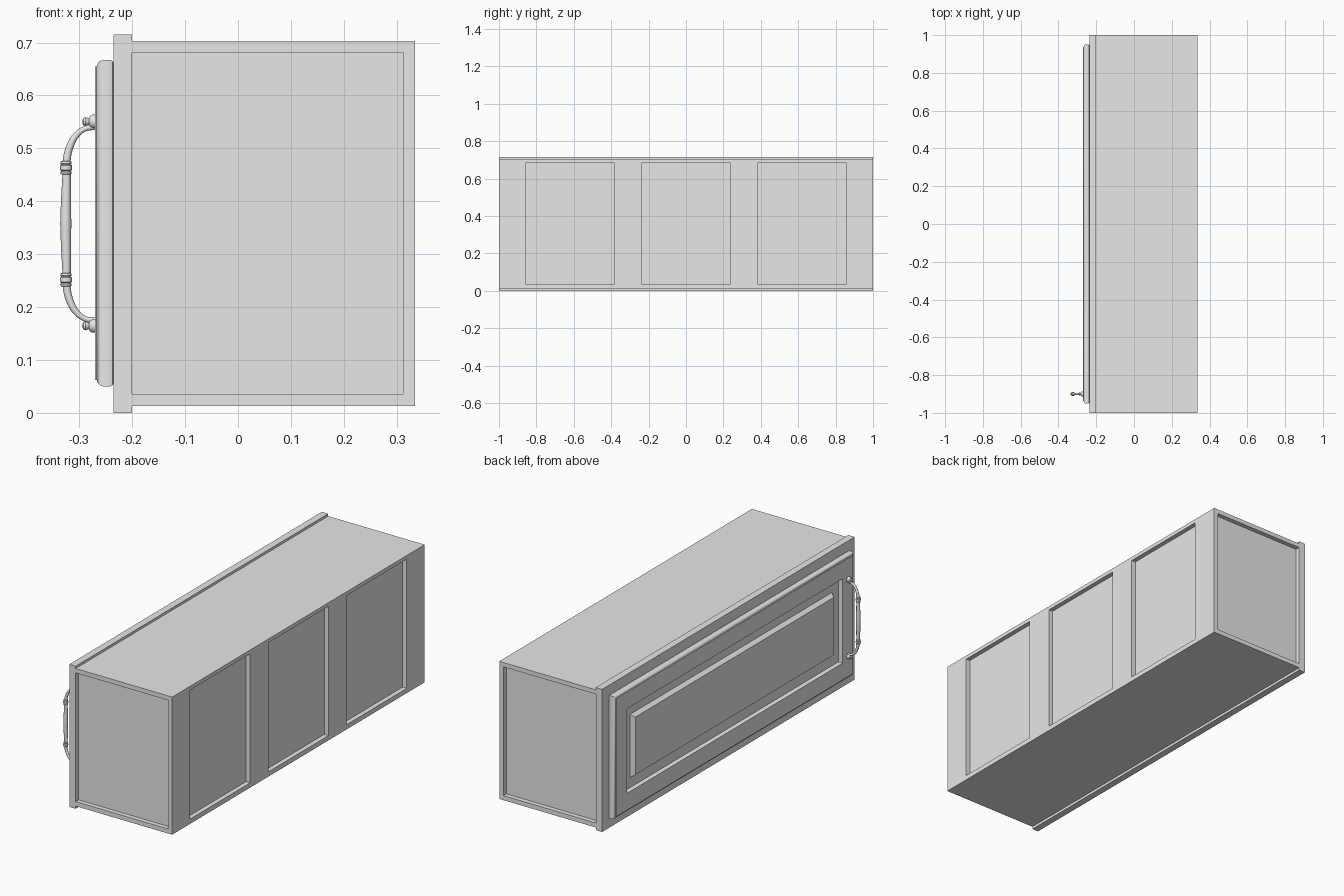
import bpy, bmesh, math
from mathutils import Vector, Matrix

if "Cube" in bpy.data.objects:
    bpy.data.objects.remove(bpy.data.objects["Cube"], do_unlink=True)

grey = bpy.data.materials.new("plain grey")
grey.use_nodes = True
grey.diffuse_color = (0.8, 0.8, 0.8, 1)
grey.node_tree.nodes["Principled BSDF"].inputs["Base Color"].default_value = (0.8, 0.8, 0.8, 1)


def finish(bm, name, smooth=None):
    bmesh.ops.recalc_face_normals(bm, faces=bm.faces)
    me = bpy.data.meshes.new(name)
    bm.to_mesh(me)
    bm.free()
    me.materials.append(grey)
    ob = bpy.data.objects.new(name, me)
    bpy.context.collection.objects.link(ob)
    if smooth:
        smooth_object(ob, smooth)
    return ob


def smooth_object(ob, angle):
    bpy.ops.object.select_all(action='DESELECT')
    ob.select_set(True)
    bpy.context.view_layer.objects.active = ob
    bpy.ops.object.shade_smooth_by_angle(angle=math.radians(angle))


def box(name, lo, hi):
    lo, hi = Vector(lo), Vector(hi)
    bm = bmesh.new()
    bmesh.ops.create_cube(bm, size=1, matrix=Matrix.Translation((lo + hi) / 2)
                          @ Matrix.Diagonal((*(hi - lo), 1)))
    return finish(bm, name)


def skin(bm, rings):
    """Bridge successive rings of points and cap both ends."""
    loops = [[bm.verts.new(p) for p in ring] for ring in rings]
    n = len(loops[0])
    for a, b in zip(loops, loops[1:]):
        for i in range(n):
            j = (i + 1) % n
            bm.faces.new((a[i], a[j], b[j], b[i]))
    bm.faces.new(loops[0])
    bm.faces.new(loops[-1])


def lathe(name, profile, centre, along_x=False, sides=20):
    """Turn (distance, radius) pairs about the z axis, or about -x."""
    rings = []
    for d, r in profile:
        ring = []
        for i in range(sides):
            a = math.tau * i / sides
            u, v = r * math.cos(a), r * math.sin(a)
            ring.append(Vector(centre) + Vector((-d, u, v) if along_x else (u, v, d)))
        rings.append(ring)
    bm = bmesh.new()
    skin(bm, rings)
    return finish(bm, name, 40)


# Cabinet body with recessed panels on both ends and three on the +x face
D = 0.023
body = box("cabinet_body", (-0.21, -1, 0.013), (0.335, 1, 0.703))
cutters = [box("panel_cutter", (-0.25, s - D, 0.036), (0.312, s + D, 0.681)) for s in (-1, 1)]
for y in (-0.62, 0, 0.62):
    cutters.append(box("panel_cutter", (0.335 - D, y - 0.238, 0.037), (0.36, y + 0.238, 0.684)))
bpy.context.view_layer.objects.active = body
for c in cutters:
    c.hide_render = True
    mod = body.modifiers.new("recess", 'BOOLEAN')
    mod.operation = 'DIFFERENCE'
    mod.solver = 'EXACT'
    mod.object = c
    bpy.ops.object.modifier_apply(modifier=mod.name)
for c in cutters:
    bpy.data.objects.remove(c, do_unlink=True)

# Slightly taller face frame
box("face_frame", (-0.235, -1, 0), (-0.2, 1, 0.715))

# Door: nested rectangles, (inset from edge, x), rounded rim then raised centre panel
door_profile = [(0.006, -0.235), (0.002, -0.237), (0, -0.242), (0, -0.255),
                (0.002, -0.261), (0.006, -0.265), (0.012, -0.267), (0.012, -0.270),
                (0.097, -0.270), (0.100, -0.250), (0.150, -0.250), (0.164, -0.269)]
rings = []
for inset, x in door_profile:
    y, lo, hi = 0.95 - inset, 0.05 + inset, 0.667 - inset
    rings.append([(x, -y, lo), (x, y, lo), (x, y, hi), (x, -y, hi)])
bm = bmesh.new()
skin(bm, rings)
finish(bm, "door", 35)

# Handle bar: (x, distance from mid height, radius), mirrored about mid height
HY, HZ = -0.9, 0.3575
half = [(-0.268, 0.183, 0.006), (-0.288, 0.180, 0.005), (-0.305, 0.168, 0.006),
        (-0.318, 0.145, 0.007), (-0.324, 0.117, 0.0075), (-0.324, 0.090, 0.008),
        (-0.325, 0.045, 0.0095)]
path = half + [(-0.3255, 0, 0.0105)] + [(x, -z, r) for x, z, r in reversed(half)]
curve = bpy.data.curves.new("handle_bar", 'CURVE')
curve.dimensions = '3D'
curve.bevel_depth = 1.0
curve.bevel_resolution = 4
curve.resolution_u = 5
curve.use_fill_caps = True
curve.materials.append(grey)
spline = curve.splines.new('BEZIER')
spline.bezier_points.add(len(path) - 1)
for p, (x, z, r) in zip(spline.bezier_points, path):
    p.co = (x, HY, HZ + z)
    p.radius = r
    p.handle_left_type = p.handle_right_type = 'AUTO'
bar = bpy.data.objects.new("handle_bar", curve)
bpy.context.collection.objects.link(bar)
bpy.ops.object.select_all(action='DESELECT')
bar.select_set(True)
bpy.context.view_layer.objects.active = bar
bpy.ops.object.convert(target='MESH')
smooth_object(bpy.context.view_layer.objects.active, 50)

# Ring collars and mounting feet with ball ends
collar = [(-0.013, 0.008), (-0.012, 0.010), (-0.008, 0.0105), (-0.006, 0.009),
          (-0.004, 0.0115), (0.004, 0.0115), (0.006, 0.009), (0.008, 0.0105),
          (0.012, 0.010), (0.013, 0.008)]
foot = [(-0.002, 0.013), (0.006, 0.013), (0.010, 0.010), (0.012, 0.006), (0.014, 0.007),
        (0.018, 0.0085), (0.022, 0.007), (0.024, 0.003), (0.0245, 0.0005)]
for side, s in (("upper", 1), ("lower", -1)):
    lathe(side + "_handle_collar", collar, (-0.325, HY, HZ + s * 0.106))
    lathe(side + "_handle_foot", foot, (-0.27, HY, HZ + s * 0.193), along_x=True)
